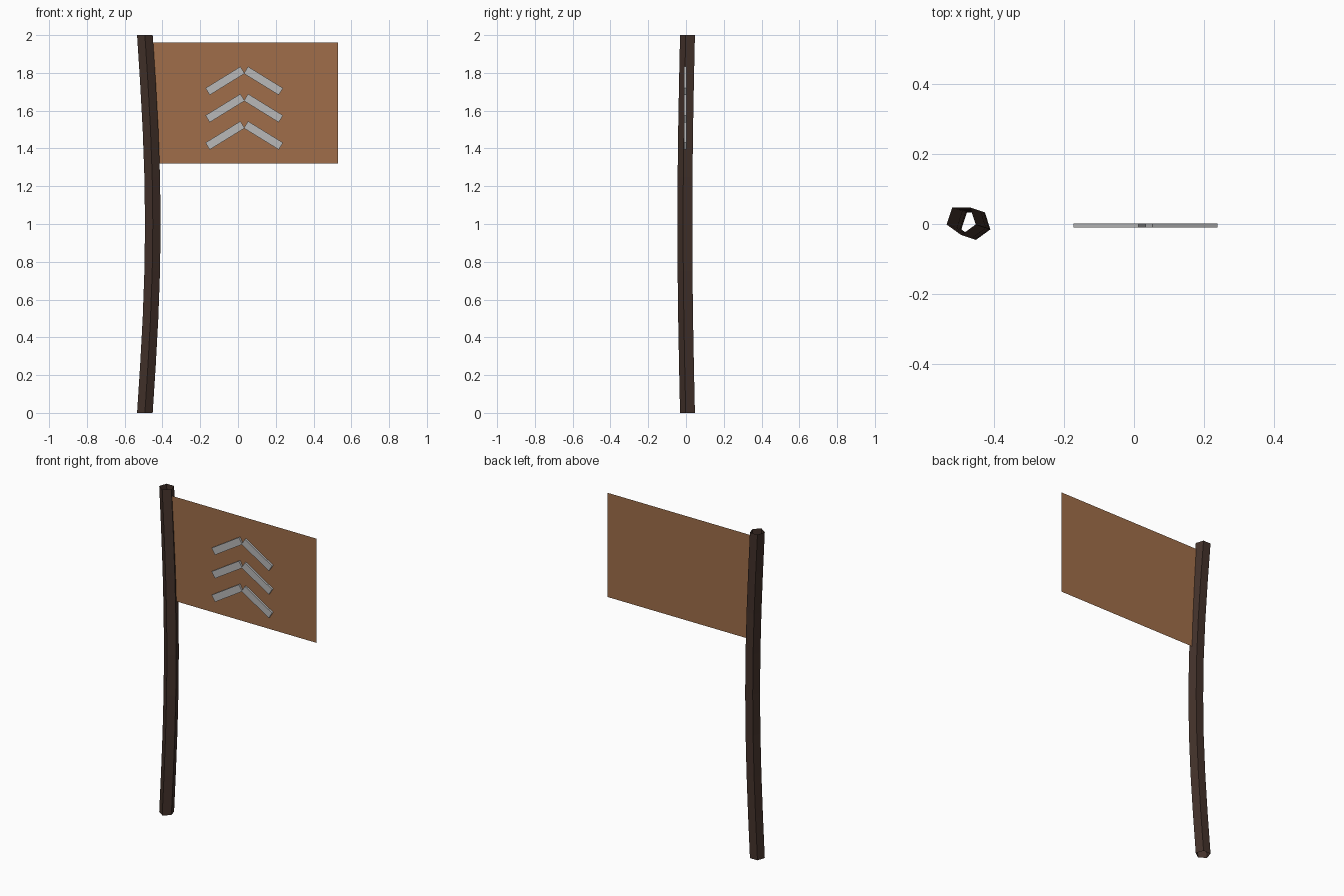
import bpy, bmesh, math
from mathutils import Vector, Matrix

if "Cube" in bpy.data.objects:
    bpy.data.objects.remove(bpy.data.objects["Cube"])


def material(name, rgb):
    m = bpy.data.materials.new(name)
    m.diffuse_color = (*rgb, 1.0)
    m.use_nodes = True
    m.node_tree.nodes["Principled BSDF"].inputs["Base Color"].default_value = m.diffuse_color
    return m


def make_object(name, bm, mat):
    me = bpy.data.meshes.new(name)
    bm.to_mesh(me)
    bm.free()
    me.materials.append(mat)
    ob = bpy.data.objects.new(name, me)
    bpy.context.collection.objects.link(ob)
    return ob


wood = material("dark wood", (0.057, 0.032, 0.024))
cloth = material("brown cloth", (0.35, 0.155, 0.067))
metal = material("grey metal", (0.48, 0.48, 0.48))

# Bowed five-sided pole, open at both ends
SEGMENTS, SIDES, RADIUS = 8, 5, 0.0435
bm = bmesh.new()
rings = []
for i in range(SEGMENTS + 1):
    t = i / SEGMENTS
    bow = math.sin(math.pi * t)
    cx, cy = -0.493 + 0.042 * bow, 0.012 - 0.014 * bow
    ring = []
    for k in range(SIDES):
        a = -math.pi / 2 + 2 * math.pi * k / SIDES
        ring.append(bm.verts.new((cx + RADIUS * math.cos(a),
                                  cy + RADIUS * math.sin(a), 2 * t)))
    rings.append(ring)
for lo, hi in zip(rings, rings[1:]):
    for k in range(SIDES):
        n = (k + 1) % SIDES
        bm.faces.new((lo[k], lo[n], hi[n], hi[k]))
make_object("pole", bm, wood)

# Flat single-sheet banner, facing the front
bm = bmesh.new()
corners = [(-0.465, 1.32), (0.53, 1.32), (0.53, 1.96), (-0.465, 1.96)]
bm.faces.new([bm.verts.new((x, 0.003, z)) for x, z in corners])
make_object("banner", bm, cloth)


# Chevron bars: one box per arm, mirrored about the chevron's centre line
def bar(name, start, end, width=0.043, depth=0.012):
    start, end = Vector(start), Vector(end)
    d = end - start
    angle = math.atan2(d.z, d.x)
    bm = bmesh.new()
    bmesh.ops.create_cube(bm, size=1.0, matrix=(
        Matrix.Translation((start + end) / 2)
        @ Matrix.Rotation(-angle, 4, 'Y')
        @ Matrix.Diagonal((d.length, depth, width, 1))))
    make_object(name, bm, metal)


MID_X, BAR_Y = 0.033, -0.004
for i in range(3):
    z = 1.701 - 0.1445 * i
    for side, label in ((-1, "left"), (1, "right")):
        bar(f"chevron_{i + 1}_{label}",
            (MID_X + side * 0.194, BAR_Y, z),
            (MID_X + side * 0.009, BAR_Y, z + 0.114))
